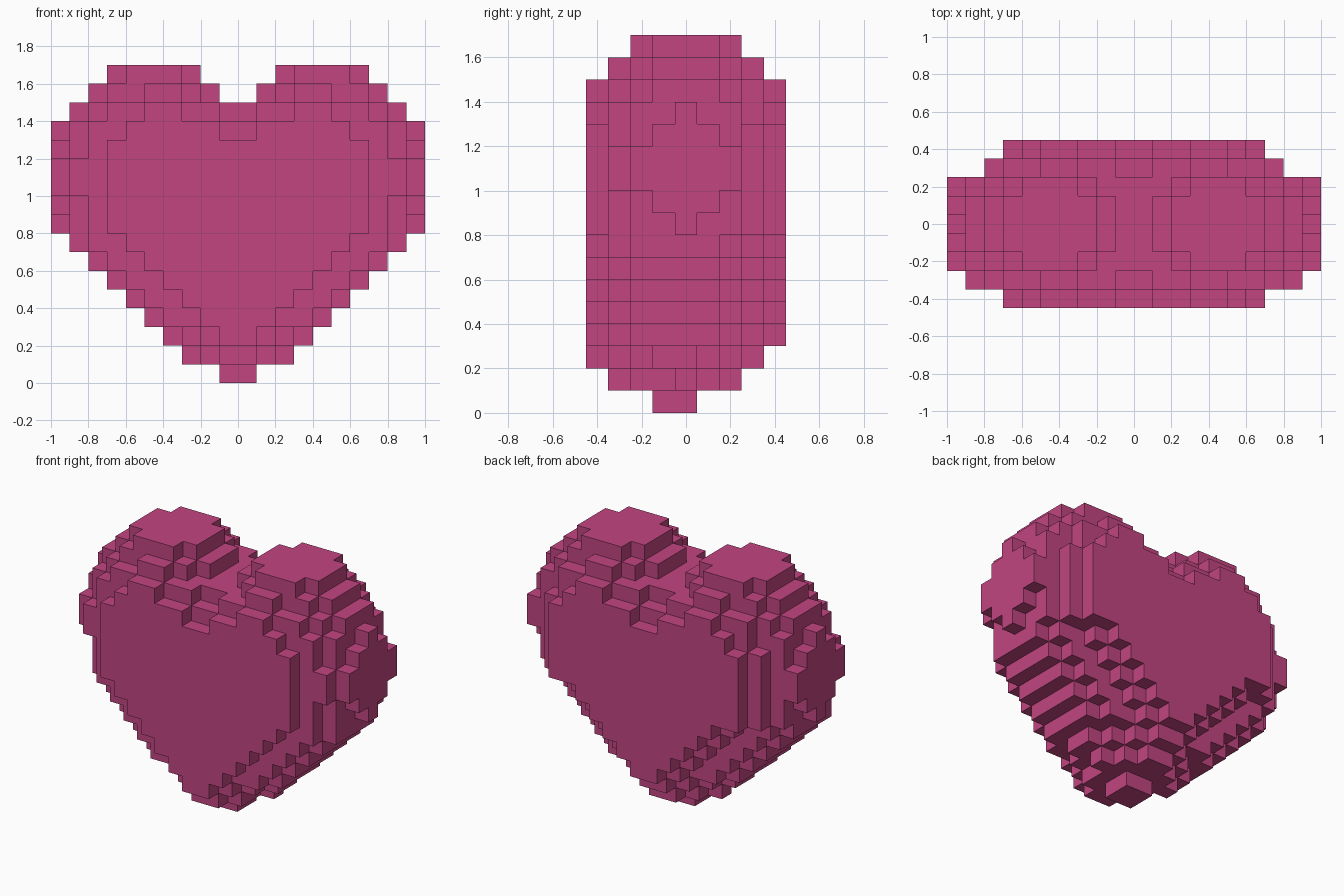
import bpy, bmesh

cube = bpy.data.objects.get("Cube")
if cube:
    bpy.data.objects.remove(cube, do_unlink=True)

CELL = 0.1
LAYERS = 9   # slices from front to back

# Half-widths in cells for each height row, one entry per front-to-back layer
outer = {
    0: (0, 0, 0, 1, 1, 0, 0, 0, 0),
    1: (0, 1, 2, 2, 3, 2, 1, 0, 0),
    2: (1, 2, 3, 4, 4, 3, 2, 1, 0),
    8: (7, 8, 9, 9, 10, 9, 9, 8, 7),
    9: (7, 8, 9, 10, 10, 10, 9, 8, 7),
    10: (7, 9, 10, 10, 10, 10, 10, 8, 7),
    13: (6, 8, 9, 9, 10, 9, 9, 7, 6),
    14: (5, 7, 8, 9, 9, 9, 8, 7, 5),
    15: (0, 5, 7, 8, 8, 8, 7, 5, 0),
    16: (0, 0, 6, 7, 7, 7, 6, 0, 0),
}
outer[11], outer[12] = outer[10], outer[9]

# Lower flanks widen by one cell per row
for row in range(3, 8):
    outer[row] = tuple(row + 2 - inset for inset in (3, 1, 0, 0, 0, 0, 1, 3, 4))

# Cleft between the two lobes
inner = {
    13: (1, 0, 0, 0, 0, 0, 0, 0, 1),
    14: (3, 1, 0, 0, 0, 0, 0, 1, 3),
    15: (0, 3, 2, 1, 1, 1, 2, 3, 0),
    16: (0, 0, 3, 2, 2, 2, 3, 0, 0),
}

cells = set()
for row, widths in outer.items():
    for layer, width in enumerate(widths):
        start = inner.get(row, (0,) * LAYERS)[layer]
        for i in range(start, width):
            cells.add((i, layer, row))
            cells.add((-1 - i, layer, row))

# Skin the exposed cell sides
bm = bmesh.new()
verts = {}


def vert(p):
    if p not in verts:
        verts[p] = bm.verts.new((p[0] * CELL, (p[1] - LAYERS / 2) * CELL, p[2] * CELL))
    return verts[p]


for cell in sorted(cells):
    for axis in range(3):
        for side in (0, 1):
            neighbour = list(cell)
            neighbour[axis] += 2 * side - 1
            if tuple(neighbour) in cells:
                continue
            u, v = (axis + 1) % 3, (axis + 2) % 3
            corners = []
            for du, dv in ((0, 0), (1, 0), (1, 1), (0, 1)):
                p = list(cell)
                p[axis] += side
                p[u] += du
                p[v] += dv
                corners.append(vert(tuple(p)))
            bm.faces.new(corners if side else corners[::-1])

mesh = bpy.data.meshes.new("block_heart")
bm.to_mesh(mesh)
bm.free()
heart = bpy.data.objects.new("block_heart", mesh)
bpy.context.collection.objects.link(heart)

# Single flat pink
pink = bpy.data.materials.new("raspberry_pink")
pink.use_nodes = True
colour = (0.54, 0.06, 0.22, 1.0)
pink.diffuse_color = colour
pink.node_tree.nodes["Principled BSDF"].inputs["Base Color"].default_value = colour
mesh.materials.append(pink)
